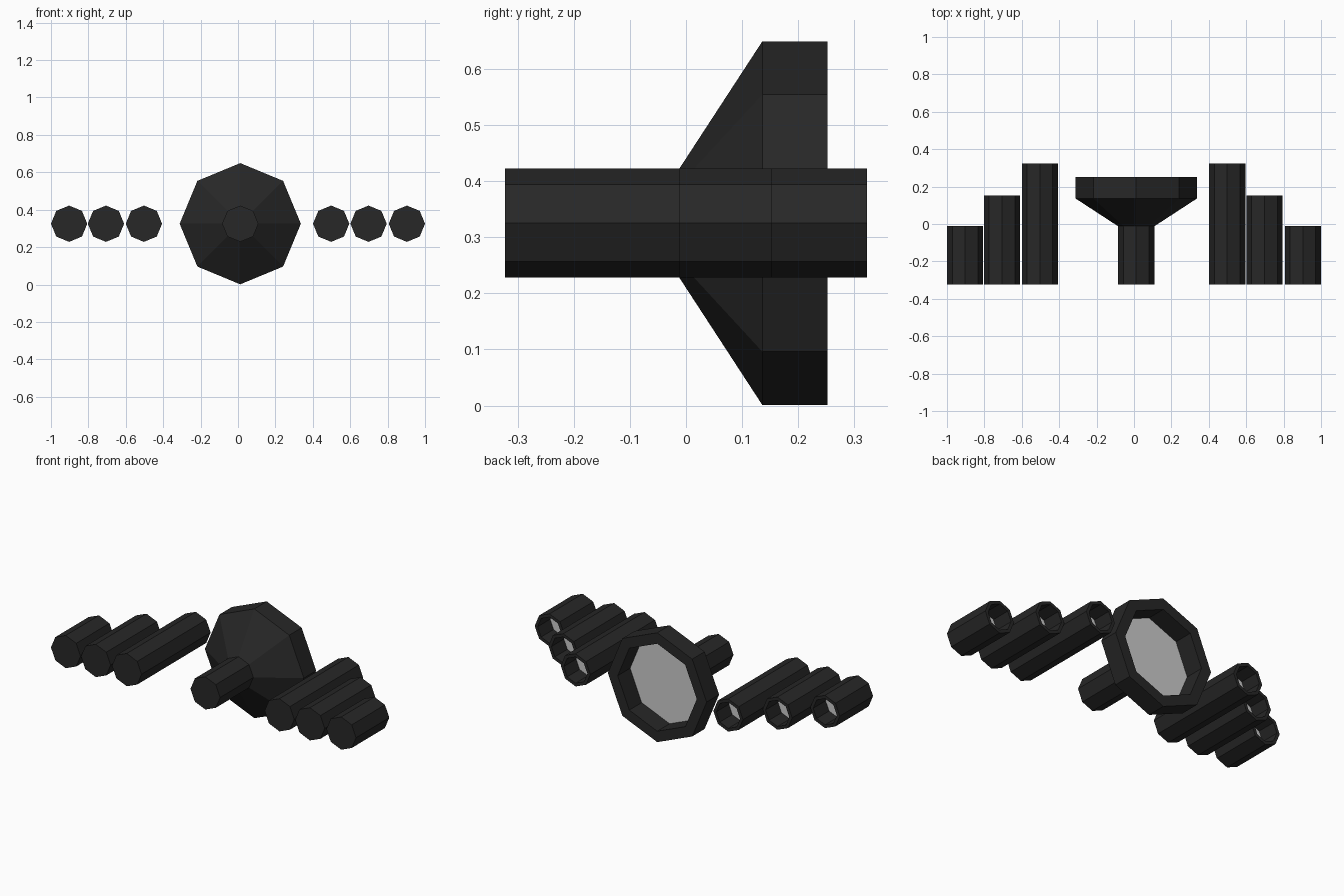
import bpy
import bmesh
from math import cos, sin, tau

cube = bpy.data.objects.get("Cube")
if cube:
    bpy.data.objects.remove(cube)


def make_material(name, value):
    mat = bpy.data.materials.new(name)
    mat.use_nodes = True
    color = (value, value, value, 1)
    mat.diffuse_color = color
    mat.node_tree.nodes["Principled BSDF"].inputs["Base Color"].default_value = color
    return mat


BLACK = make_material("matte black", 0.02)
GLOW = make_material("pale grey", 0.6)

SIDES = 8
HEIGHT = 0.325
FRONT = -0.323
TUBE_R = 0.097
DISH_R = 0.324
WALL = 0.8      # inner radius as a share of the outer
DEPTH = 0.116   # recess depth of every nozzle


def nozzle(name, x, profile):
    """Turn (radius, y) points about the y axis; the last ring is the pale disc."""
    radius, rear = profile[-1]
    profile = profile + [(radius * WALL, rear), (radius * WALL, rear - DEPTH)]
    bm = bmesh.new()
    rings = []
    for r, y in profile:
        rings.append([bm.verts.new((r * cos(tau * i / SIDES), y, r * sin(tau * i / SIDES)))
                      for i in range(SIDES)])
    for a, b in zip(rings, rings[1:]):
        for i in range(SIDES):
            j = (i + 1) % SIDES
            bm.faces.new((a[i], a[j], b[j], b[i]))
    bm.faces.new(rings[0])
    disc = bm.faces.new(rings[-1])
    disc.material_index = 1
    bmesh.ops.recalc_face_normals(bm, faces=bm.faces)
    mesh = bpy.data.meshes.new(name)
    bm.to_mesh(mesh)
    bm.free()
    mesh.materials.append(BLACK)
    mesh.materials.append(GLOW)
    obj = bpy.data.objects.new(name, mesh)
    obj.location = (x, 0, HEIGHT)
    bpy.context.collection.objects.link(obj)


# Central flared nozzle: stub, cone and straight rim
nozzle("main_nozzle", 0.012,
       [(TUBE_R, FRONT), (TUBE_R, -0.012), (DISH_R, 0.136), (DISH_R, 0.252)])

# Three stepped tubes on each side
for label, right_x, left_x, rear in (("inner", -0.503, 0.498, 0.323),
                                     ("middle", -0.706, 0.698, 0.152),
                                     ("outer", -0.903, 0.903, -0.012)):
    for side, x in (("right", right_x), ("left", left_x)):
        nozzle(f"{label}_tube_{side}", x, [(TUBE_R, FRONT), (TUBE_R, rear)])
